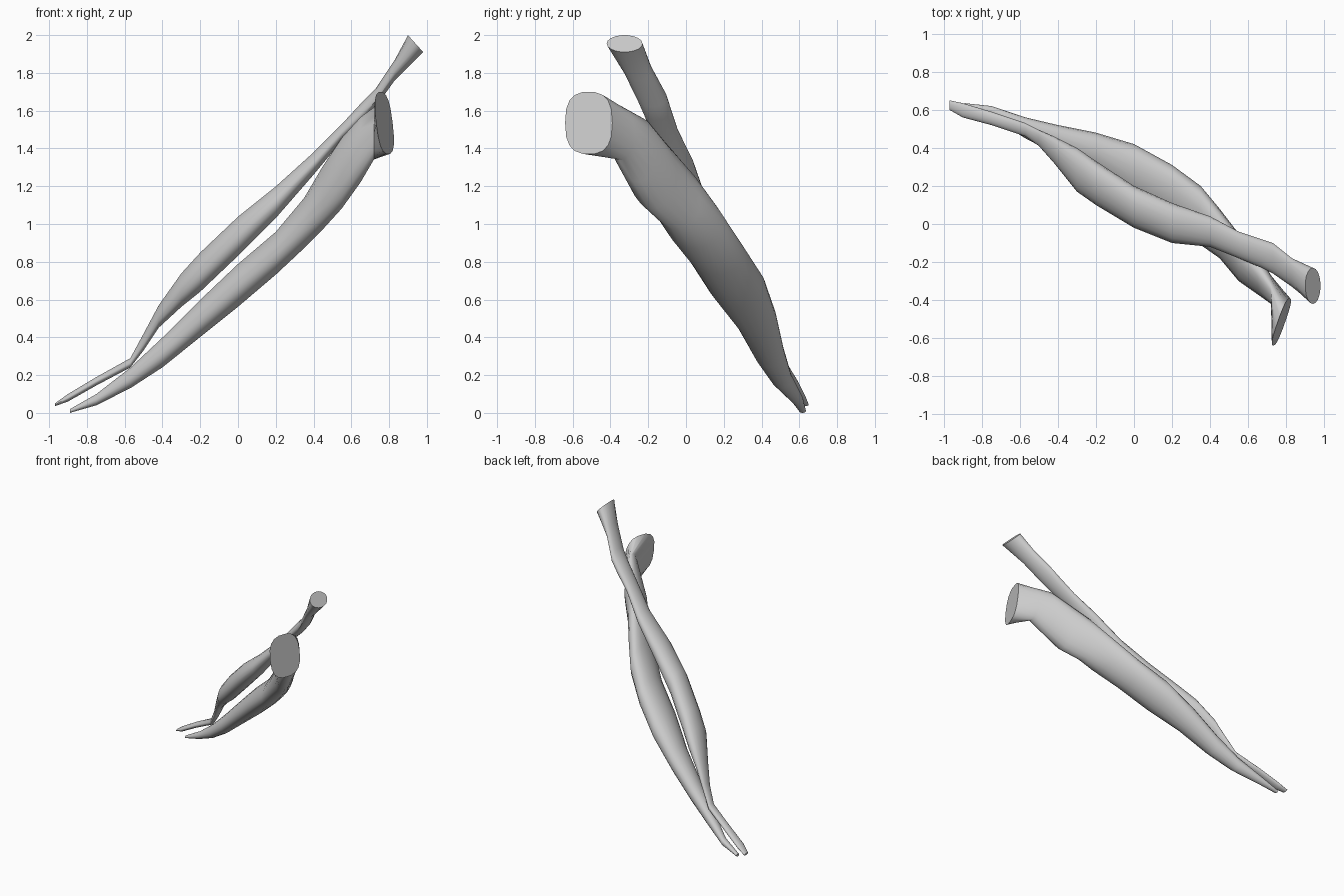
import bpy
import bmesh
import math

if "Cube" in bpy.data.objects:
    bpy.data.objects.remove(bpy.data.objects["Cube"], do_unlink=True)

SIDES = 18

# One plain grey for both muscle heads
grey = bpy.data.materials.new("muscle_grey")
grey.use_nodes = True
colour = (0.6, 0.6, 0.6, 1)
grey.diffuse_color = colour
grey.node_tree.nodes["Principled BSDF"].inputs["Base Color"].default_value = colour


def rounded(value, power):
    """Push a sine or cosine outwards to make a squarer section."""
    return math.copysign(abs(value) ** power, value)


def section(x, y_low, y_high, z_low, z_high, lean_y=0, lean_z=0, power=1):
    """Oval ring across the strand; the leans tip its plane along x."""
    ring = []
    for i in range(SIDES):
        angle = math.tau * i / SIDES
        dy = rounded(math.cos(angle), power) * (y_high - y_low) / 2
        dz = rounded(math.sin(angle), power) * (z_high - z_low) / 2
        ring.append((x + lean_y * dy + lean_z * dz,
                     (y_low + y_high) / 2 + dy,
                     (z_low + z_high) / 2 + dz))
    return ring


def loft(name, rings):
    """Skin a row of rings and close both ends."""
    bm = bmesh.new()
    loops = [[bm.verts.new(point) for point in ring] for ring in rings]
    for lower, upper in zip(loops, loops[1:]):
        for i in range(SIDES):
            j = (i + 1) % SIDES
            bm.faces.new((lower[i], lower[j], upper[j], upper[i]))
    bm.faces.new(loops[0])
    bm.faces.new(loops[-1])
    bmesh.ops.recalc_face_normals(bm, faces=bm.faces)
    mesh = bpy.data.meshes.new(name)
    bm.to_mesh(mesh)
    bm.free()
    mesh.materials.append(grey)
    strand = bpy.data.objects.new(name, mesh)
    bpy.context.collection.objects.link(strand)
    bpy.ops.object.select_all(action="DESELECT")
    strand.select_set(True)
    bpy.context.view_layer.objects.active = strand
    bpy.ops.object.shade_smooth_by_angle(angle=math.radians(40))
    return strand


# Long head: thin lower tendon, belly, slim upper tendon with a flared end
# Each row: x, y range, z range
long_head = [
    (-.97, .6, .65, .035, .05),
    (-.9, .56, .635, .06, .1),
    (-.75, .52, .59, .145, .19),
    (-.57, .46, .53, .24, .29),
    (-.5, .41, .495, .33, .42),
    (-.42, .32, .46, .45, .57),
    (-.3, .17, .4, .56, .74),
    (-.2, .1, .33, .64, .85),
    (0, -.02, .2, .83, 1.04),
    (.2, -.1, .11, 1.03, 1.2),
    (.4, -.12, .04, 1.26, 1.38),
    (.55, -.18, -.04, 1.44, 1.53),
    (.67, -.23, -.08, 1.55, 1.66),
    (.73, -.26, -.1, 1.62, 1.72),
    (.83, -.33, -.18, 1.76, 1.87),
]
rings = [section(*row) for row in long_head]
rings.append(section(.94, -.42, -.23, 1.91, 2, lean_z=-.9))
loft("long_head", rings)

# Short head: fuller belly, narrow neck and a broad flat end facing sideways
short_head = [
    (-.89, .6, .635, 0, .02),
    (-.75, .56, .62, .04, .1),
    (-.57, .45, .56, .13, .24),
    (-.4, .36, .52, .24, .4),
    (-.2, .26, .48, .4, .6),
    (0, .12, .42, .56, .79),
    (.2, .01, .31, .73, .96),
    (.35, -.11, .2, .87, 1.14),
    (.45, -.18, .08, .97, 1.31),
    (.55, -.3, -.05, 1.08, 1.46),
    (.65, -.37, -.15, 1.22, 1.57),
    (.72, -.42, -.27, 1.34, 1.62),
]
rings = [section(*row) for row in short_head]
rings.append(section(.775, -.64, -.39, 1.37, 1.7, lean_y=.35, lean_z=-.12, power=.75))
loft("short_head", rings)
